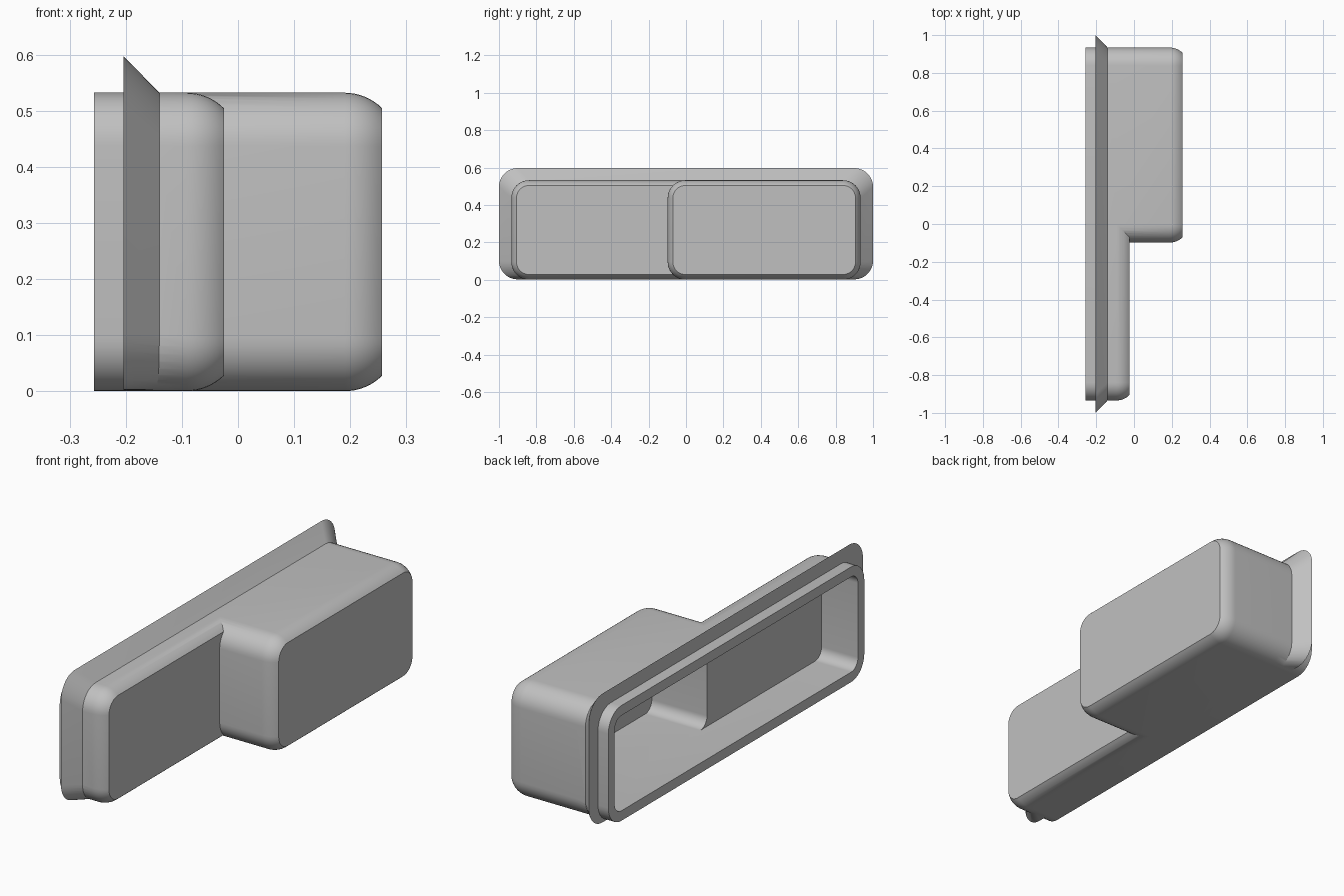
import bpy
import bmesh
import math

cube = bpy.data.objects.get("Cube")
if cube:
    bpy.data.objects.remove(cube, do_unlink=True)

BACK, FLANGE_BACK, FLANGE_FRONT = -0.257, -0.204, -0.14
SHALLOW, DEEP = -0.025, 0.257        # outer face of each step
LOW, STEP, HIGH = -0.934, -0.098, 0.934
HEIGHT, RADIUS, WALL = 0.532, 0.095, 0.046

grey = bpy.data.materials.new("plain_grey")
grey.use_nodes = True
grey.diffuse_color = (0.53, 0.53, 0.53, 1)
grey.node_tree.nodes["Principled BSDF"].inputs["Base Color"].default_value = grey.diffuse_color


def section(x, y0, y1, z0, z1, r, steps=10):
    """Rounded rectangle across x."""
    corners = [(y1 - r, z1 - r), (y0 + r, z1 - r), (y0 + r, z0 + r), (y1 - r, z0 + r)]
    points = []
    for i, (y, z) in enumerate(corners):
        for k in range(steps + 1):
            a = math.pi / 2 * (i + k / steps)
            points.append((x, y + r * math.cos(a), z + r * math.sin(a)))
    return points


def loft(name, sections):
    """Closed solid through matching sections."""
    bm = bmesh.new()
    rings = [[bm.verts.new(p) for p in s] for s in sections]
    for a, b in zip(rings, rings[1:]):
        for i in range(len(a)):
            j = (i + 1) % len(a)
            bm.faces.new((a[i], a[j], b[j], b[i]))
    bm.faces.new(rings[0])
    bm.faces.new(rings[-1])
    bmesh.ops.recalc_face_normals(bm, faces=bm.faces)
    mesh = bpy.data.meshes.new(name)
    bm.to_mesh(mesh)
    bm.free()
    mesh.materials.append(grey)
    obj = bpy.data.objects.new(name, mesh)
    bpy.context.collection.objects.link(obj)
    return obj


def rounded_block(name, x0, x1, y0, y1):
    """Block whose front rim curves in by an eighth of a circle."""
    sections = [section(x0, y0, y1, 0, HEIGHT, RADIUS)]
    for k in range(9):
        a = math.pi / 4 * k / 8
        d = RADIUS * (1 - math.cos(a))
        x = x1 - RADIUS * (math.sin(math.pi / 4) - math.sin(a))
        sections.append(section(x, y0 + d, y1 - d, d, HEIGHT - d, RADIUS - d))
    return loft(name, sections)


def cavity(name, x1, y0, y1):
    args = (y0 + WALL, y1 - WALL, WALL, HEIGHT - WALL, RADIUS - WALL)
    return loft(name, [section(BACK - 0.1, *args), section(x1 - WALL, *args)])


# Outer steps and sloping flange
housing = rounded_block("housing", BACK, SHALLOW, LOW, HIGH)
deep_block = rounded_block("deep_block", BACK + 0.03, DEEP, STEP, HIGH)
flange = loft("flange", [
    section(FLANGE_BACK, -1, 1, 0.002, 0.597, 0.1),
    section(FLANGE_FRONT, LOW, HIGH, 0.002, HEIGHT, RADIUS)])

# Hollow interior, open at the back
shallow_cavity = cavity("shallow_cavity", SHALLOW, LOW, HIGH)
deep_cavity = cavity("deep_cavity", DEEP, STEP, HIGH)

helpers = [(deep_block, 'UNION'), (flange, 'UNION'),
           (shallow_cavity, 'DIFFERENCE'), (deep_cavity, 'DIFFERENCE')]
for helper, operation in helpers:
    helper.hide_render = True
    mod = housing.modifiers.new(helper.name, 'BOOLEAN')
    mod.operation = operation
    mod.solver = 'EXACT'
    mod.object = helper

# Bake the joined shell and drop the helpers
bpy.context.view_layer.update()
graph = bpy.context.evaluated_depsgraph_get()
shell = bpy.data.meshes.new_from_object(housing.evaluated_get(graph))
housing.modifiers.clear()
housing.data = shell
shell.materials.clear()
shell.materials.append(grey)
for polygon in shell.polygons:
    polygon.material_index = 0
for helper, _ in helpers:
    bpy.data.objects.remove(helper, do_unlink=True)

bpy.ops.object.select_all(action='DESELECT')
housing.select_set(True)
bpy.context.view_layer.objects.active = housing
bpy.ops.object.shade_smooth_by_angle(angle=math.radians(25))
